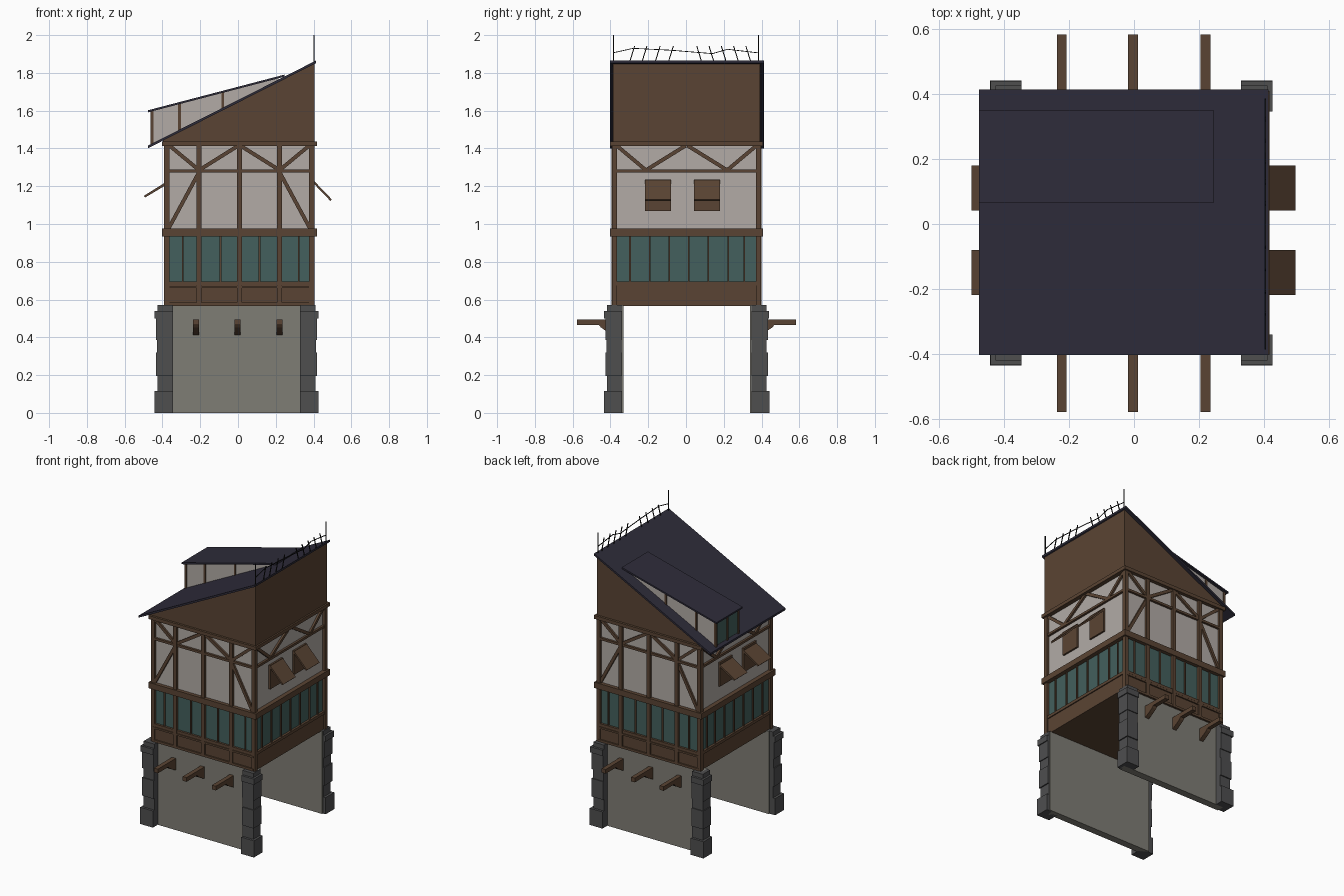
import bpy, math
from mathutils import Vector

if "Cube" in bpy.data.objects:
    bpy.data.objects.remove(bpy.data.objects["Cube"])


def material(name, r, g, b):
    lin = [((c / 255 + 0.055) / 1.055) ** 2.4 for c in (r, g, b)]
    m = bpy.data.materials.new(name)
    m.diffuse_color = (*lin, 1)
    m.use_nodes = True
    m.node_tree.nodes["Principled BSDF"].inputs["Base Color"].default_value = m.diffuse_color
    return m


WOOD = material("brown wood", 90, 68, 51)
PLASTER = material("pale plaster", 178, 171, 166)
GLASS = material("teal glass", 67, 96, 93)
STONE = material("dark stone", 78, 78, 79)
WALL = material("grey wall", 127, 125, 117)
ROOF = material("navy roof", 46, 44, 58)
IRON = material("black iron", 24, 24, 24)


class Part:
    """Collects solids and turns them into one object of one colour."""

    def __init__(self, name, mat):
        self.name, self.mat, self.v, self.f = name, mat, [], []

    def prism(self, ring, off):
        """Extrude a ring of points by a vector."""
        n, b = len(ring), len(self.v)
        ring, off = [Vector(p) for p in ring], Vector(off)
        normal = sum((ring[i].cross(ring[(i + 1) % n]) for i in range(n)), Vector())
        if normal.dot(off) < 0:
            ring.reverse()
        self.v += ring + [p + off for p in ring]
        self.f.append([b + i for i in reversed(range(n))])
        self.f.append([b + n + i for i in range(n)])
        for i in range(n):
            j = (i + 1) % n
            self.f.append([b + i, b + j, b + n + j, b + n + i])

    def box(self, x0, x1, y0, y1, z0, z1):
        self.prism([(x0, y0, z0), (x1, y0, z0), (x1, y1, z0), (x0, y1, z0)], (0, 0, z1 - z0))

    def xz(self, pts, y0, y1):
        self.prism([(x, y0, z) for x, z in pts], (0, y1 - y0, 0))

    def rod(self, a, b, r):
        a, b = Vector(a), Vector(b)
        d = (b - a).normalized()
        s = d.cross(Vector((1, 0, 0))).normalized() * r
        t = Vector((r, 0, 0))
        self.prism([a + s + t, a - s + t, a - s - t, a + s - t], b - a)

    def build(self):
        me = bpy.data.meshes.new(self.name)
        me.from_pydata([tuple(p) for p in self.v], [], self.f)
        me.materials.append(self.mat)
        ob = bpy.data.objects.new(self.name, me)
        bpy.context.collection.objects.link(ob)
        return ob


CX, CY = 0.007, 0.003            # centre of the timber storeys
H = 0.38                         # half width of the plaster core
SIDES = {"front": ((1, 0, 0), (0, -1, 0)), "back": ((1, 0, 0), (0, 1, 0)),
         "right": ((0, 1, 0), (1, 0, 0)), "left": ((0, 1, 0), (-1, 0, 0))}


def beam(part, side, a, b, w, out=0.015):
    """Flat timber on a facade from a to b, both (along, height)."""
    u, n = (Vector(q) for q in SIDES[side])
    d = Vector((b[0] - a[0], b[1] - a[1])).normalized()
    px, pz = -d.y * w / 2, d.x * w / 2
    ring = [(a[0] + px, a[1] + pz), (b[0] + px, b[1] + pz),
            (b[0] - px, b[1] - pz), (a[0] - px, a[1] - pz)]
    base = Vector((CX, CY, 0)) + n * (H - 0.005)
    part.prism([base + u * p + Vector((0, 0, q)) for p, q in ring], n * (out + 0.005))


# Stone walls on front and back of the open ground floor
p = Part("ground_walls", WALL)
for s in (-1, 1):
    ys = sorted((CY + s * 0.335, CY + s * 0.385))
    p.box(-0.40, 0.405, *ys, 0, 0.57)
p.build()

# Corner pillars of rough stacked blocks: bottom, top, inset
p = Part("corner_pillars", STONE)
BLOCKS = [(0, .115, 0), (.115, .195, .016), (.195, .32, .008), (.32, .385, .014),
          (.385, .50, .008), (.50, .54, .001), (.54, .57, .016)]
for sx in (-1, 1):
    for sy in (-1, 1):
        for z0, z1, d in BLOCKS:
            xs = sorted((-0.008 + sx * (0.434 - d), -0.008 + sx * 0.337))
            ys = sorted((CY + sy * (0.438 - d), CY + sy * 0.343))
            p.box(*xs, *ys, z0, z1)
p.build()

# Projecting joists with curved brackets
p = Part("joist_brackets", WOOD)
arc = [(0.465 - 0.085 * math.sin(t), 0.405 + 0.06 * math.cos(t))
       for t in (0.1, 0.5, 0.9, 1.3, math.pi / 2)]
profile = [(0.37, 0.495), (0.58, 0.495), (0.58, 0.466)] + \
          [(0.37 + 0.095 * math.sin(t), 0.466 - 0.06 * (1 - math.sin(t)) ** 0.7)
           for t in (1.57, 1.1, 0.7, 0.35, 0)]
for x in (-0.222, -0.003, 0.22):
    for s in (-1, 1):
        p.prism([(x - 0.015, CY + s * y, z) for y, z in profile], (0.03, 0, 0))
p.build()

# Storey cores
p = Part("wood_base", WOOD)
p.box(CX - .388, CX + .388, CY - .388, CY + .388, .567, .69)
p.build()
p = Part("window_band", GLASS)
p.box(CX - H, CX + H, CY - H, CY + H, .69, .935)
p.build()
p = Part("plaster_storey", PLASTER)
p.box(CX - H, CX + H, CY - H, CY + H, .935, 1.43)
p.build()

# Ring beams and corner posts
p = Part("ring_beams", WOOD)
for z0, z1, h in ((.935, .975, .41), (1.412, 1.436, .41)):
    p.box(CX - h, CX + h, CY - .405, CY + .405, z0, z1)
for sx in (-1, 1):
    for sy in (-1, 1):
        x, y = CX + sx * .384, CY + sy * .381
        p.box(x - .014, x + .014, y - .014, y + .014, .57, 1.42)
p.build()

# Timber framing: rails, posts, mullions, braces
for side in SIDES:
    p = Part(side + "_timbers", WOOD)
    wide = side in ("front", "back")
    beam(p, side, (-.385, 1.28), (.385, 1.28), .016)
    beam(p, side, (-.385, .685), (.385, .685), .02)
    v = .213 if wide else .215
    for s in (-1, 1):
        beam(p, side, (s * .37, 1.415), (s * v, 1.285), .02, .013)
        beam(p, side, (s * v, 1.285), (s * .005, 1.415), .02, .013)
    if wide:
        beam(p, side, (-.385, .667), (.385, .667), .012, .017)
        beam(p, side, (-.385, .577), (.385, .577), .016, .017)
        for u in (-v, 0, v):
            beam(p, side, (u, .57), (u, 1.42), .026, .018)
        for s in (-1, 1):
            beam(p, side, (s * .375, .975), (s * v, 1.275), .02, .013)
        mullions = [-.3, -.1, .107, .315]
    else:
        mullions = [-.3, -.195, -.092, .012, .115, .22, .305]
    for u in mullions:
        beam(p, side, (u, .685), (u, .94), .009, .008)
    p.build()

# Shuttered side windows with propped-open flaps
boards = Part("window_boards", WOOD)
flaps = Part("window_flaps", WOOD)
for side, s in (("right", 1), ("left", -1)):
    for y0, y1 in ((-.218, -.08), (.042, .18)):
        beam(boards, side, ((y0 + y1) / 2 - CY, 1.07), ((y0 + y1) / 2 - CY, 1.235), y1 - y0, .012)
        x0 = CX + s * .392
        tip = (.497, 1.13) if s > 0 else (-.50, 1.148)
        z0 = 1.232 if s > 0 else 1.22
        flaps.xz([(x0, z0), tip, (tip[0] - s * .008, tip[1] - .008), (x0, z0 - .016)], y0, y1)
boards.build()
flaps.build()

# Lean-to attic under a single-pitch roof
def roof_z(x):
    return 1.415 + 0.506 * (x + .477)


p = Part("attic", WOOD)
p.xz([(-.398, 1.43), (.406, 1.43), (.406, roof_z(.406) - .012), (-.398, roof_z(-.398) - .012)], -.387, .392)
p.build()
p = Part("main_roof", ROOF)
p.xz([(-.477, 1.415), (.413, roof_z(.413)), (.413, roof_z(.413) - .014), (-.477, 1.401)], -.402, .414)
p.build()

# Long shed dormer
def dormer_z(x):
    return 1.602 + 0.261 * (x + .477)


p = Part("dormer_roof", ROOF)
p.xz([(-.477, 1.602), (.245, dormer_z(.245)), (.245, dormer_z(.245) - .011), (-.477, 1.591)], .065, .35)
p.build()
p = Part("dormer_walls", PLASTER)
p.xz([(-.455, 1.42), (-.455, dormer_z(-.455) - .008), (.215, dormer_z(.215) - .008), (.215, 1.75)], .085, .33)
p.build()
p = Part("dormer_window", GLASS)
p.box(-.459, -.45, .09, .325, 1.43, 1.592)
p.build()
p = Part("dormer_posts", WOOD)
for y in (.087, .2075, .328):
    p.box(-.464, -.448, y - .008, y + .008, 1.415, dormer_z(-.456) - .006)
for x in (-.31, -.08):
    for y in (.084, .331):
        p.box(x - .007, x + .007, y - .005, y + .005, roof_z(x) - .01, dormer_z(x) - .008)
p.build()

# Iron spikes and wire along the ridge
p = Part("ridge_spikes", IRON)
R = .0025
for y in (-.383, .383):
    p.rod((.403, y, 1.85), (.403, y, 2.0), R)
for y in (-.29, -.225, -.155, -.085, .075, .14, .205, .27, .335):
    lean = .018 if y < 0 else -.018
    p.rod((.403, y - lean / 2, 1.855), (.403, y + lean, 1.942), R)
wire = [(-.383, 1.907), (-.28, 1.93), (-.08, 1.92), (.14, 1.902), (.22, 1.925), (.383, 1.906)]
for a, b in zip(wire, wire[1:]):
    p.rod((.403, *a), (.403, *b), .002)
p.build()
